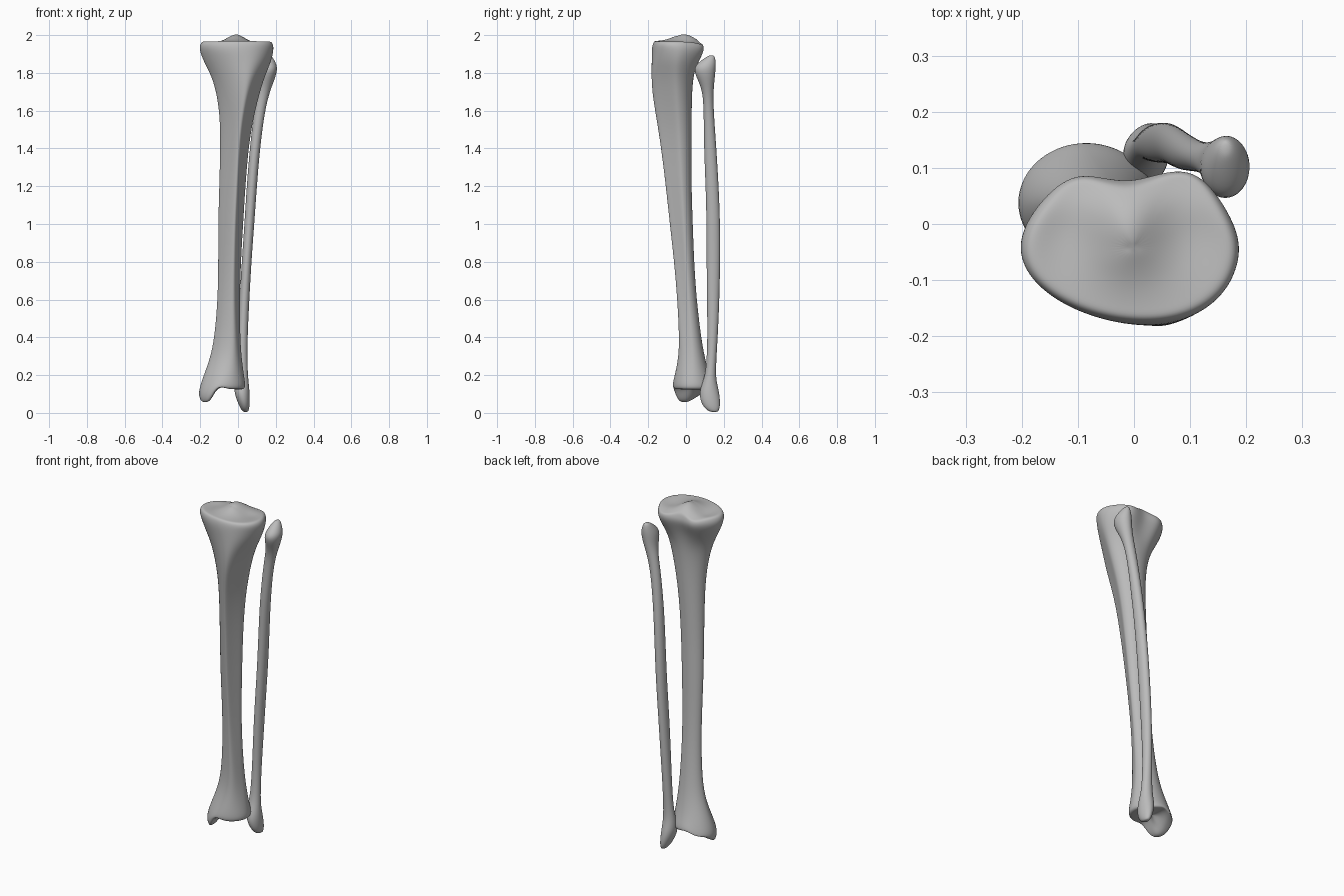
import bpy, bmesh
from math import sin, cos, pi, exp

cube = bpy.data.objects.get("Cube")
if cube:
    bpy.data.objects.remove(cube, do_unlink=True)

SEGMENTS = 28
bone_grey = bpy.data.materials.new("bone_grey")
bone_grey.use_nodes = True
colour = (0.5, 0.5, 0.5, 1)
bone_grey.diffuse_color = colour
bone_grey.node_tree.nodes["Principled BSDF"].inputs["Base Color"].default_value = colour


def smooth(a, b, v):
    t = min(1, max(0, (v - a) / (b - a)))
    return t * t * (3 - 2 * t)


def bump(v, centre, width):
    return exp(-((v - centre) / width) ** 2)


def loft(name, rings):
    """Skin a stack of rings, close both ends and smooth the result."""
    bm = bmesh.new()
    loops = [[bm.verts.new(p) for p in ring] for ring in rings]
    for low, high in zip(loops, loops[1:]):
        for i in range(SEGMENTS):
            j = (i + 1) % SEGMENTS
            bm.faces.new((low[i], low[j], high[j], high[i]))
    bm.faces.new(loops[0][::-1])
    bm.faces.new(loops[-1])
    bmesh.ops.recalc_face_normals(bm, faces=bm.faces)
    mesh = bpy.data.meshes.new(name)
    bm.to_mesh(mesh)
    bm.free()
    mesh.materials.append(bone_grey)
    for face in mesh.polygons:
        face.use_smooth = True
    obj = bpy.data.objects.new(name, mesh)
    bpy.context.collection.objects.link(obj)
    obj.modifiers.new("smooth_surface", "SUBSURF").levels = 2
    obj.modifiers["smooth_surface"].render_levels = 2
    return obj


def section(z, x0, x1, y0, y1, crest=None, sharp=0.0):
    """Rounded section; sharp pulls the front into a ridge at x = crest."""
    cx, rx = (x0 + x1) / 2, (x1 - x0) / 2
    cy = y0 + (y1 - y0) * (0.5 + 0.16 * sharp)
    crest = cx if crest is None else crest
    ring = []
    for i in range(SEGMENTS):
        a = 2 * pi * i / SEGMENTS
        s, front = sin(a), max(0, -sin(a))
        x = cx + rx * cos(a) * (1 - sharp * front) + (crest - cx) * front ** 2
        y = cy + s * ((y1 - cy) if s > 0 else (cy - y0))
        ring.append((x, y, z))
    return ring


def shape_head(ring):
    """Square off the back of the plateau and notch it between the condyles."""
    out = []
    for x, y, z in ring:
        head = smooth(1.72, 1.93, z)
        if y > -0.03:
            lobe = 0.03 * (bump(x, 0.11, 0.06) + 0.6 * bump(x, -0.11, 0.06))
            y += head * smooth(-0.03, 0.06, y) * (lobe - 0.016 * bump(x, -0.02, 0.05))
        out.append((x, y, z))
    return out


def shrink(ring, factor, height):
    """Inset a ring towards its middle, with height(x, y) giving its z."""
    cx = sum(p[0] for p in ring) / len(ring)
    cy = sum(p[1] for p in ring) / len(ring)
    pts = [(cx + (x - cx) * factor, cy + (y - cy) * factor) for x, y, _ in ring]
    return [(x, y, height(x, y)) for x, y in pts]


def plateau(x, y):
    spine = 0.037 * bump(x, -0.01, 0.055) * bump(y, -0.01, 0.08)
    dish = 0.01 * (bump(x, 0.1, 0.05) + bump(x, -0.12, 0.04)) * bump(y, -0.02, 0.07)
    return 1.968 + spine - dish - 0.018 * smooth(0.02, 0.1, y)


def ankle(x, y):
    inner = smooth(-0.105, -0.155, x) * bump(y, -0.01, 0.09)
    return 0.125 - 0.07 * inner + 0.012 * bump(x, -0.09, 0.03)


# Shin bone: z, x range, y range, ridge position, ridge sharpness
shin_sections = [
    (0.20, -0.182, 0.032, -0.06, 0.125, -0.06, 0.1),
    (0.29, -0.148, 0.02, -0.04, 0.10, -0.04, 0.2),
    (0.40, -0.125, 0.012, -0.036, 0.08, -0.03, 0.3),
    (0.60, -0.108, 0.01, -0.046, 0.056, -0.03, 0.45),
    (0.80, -0.105, 0.016, -0.063, 0.043, -0.025, 0.55),
    (1.00, -0.106, 0.028, -0.086, 0.036, -0.02, 0.6),
    (1.20, -0.10, 0.04, -0.107, 0.029, -0.01, 0.6),
    (1.40, -0.095, 0.056, -0.132, 0.029, 0.0, 0.6),
    (1.55, -0.096, 0.08, -0.155, 0.03, 0.015, 0.6),
    (1.68, -0.112, 0.112, -0.178, 0.032, 0.035, 0.55),
    (1.78, -0.14, 0.142, -0.184, 0.04, 0.045, 0.4),
    (1.86, -0.184, 0.178, -0.182, 0.065, 0.04, 0.2),
    (1.92, -0.206, 0.19, -0.182, 0.092, 0.02, 0.05),
]
shaft = [shape_head(section(*row)) for row in shin_sections]

# Lower end with the inner ankle knob
foot = section(0.14, -0.213, 0.042, -0.075, 0.15)
foot_rim = [(x, y, z - 0.03 * smooth(-0.1, -0.17, x)) for x, y, z in foot]
under = [shrink(foot, f, ankle) for f in (0.1, 0.35, 0.6, 0.8, 0.91)]

# Upper end with dished joint surface
top_rim = shape_head(section(1.95, -0.203, 0.188, -0.178, 0.085, 0.02, 0.0))
top = [shrink(top_rim, f, plateau) for f in (0.94, 0.82, 0.65, 0.45, 0.25, 0.08)]
loft("shin_bone", under + [foot_rim] + shaft + [top_rim] + top)

# Slender outer bone: z, x range, y range
outer_sections = [
    (0.004, 0.03, 0.05, 0.135, 0.165),
    (0.015, 0.018, 0.058, 0.108, 0.176),
    (0.05, 0.0, 0.063, 0.08, 0.182),
    (0.11, -0.022, 0.062, 0.068, 0.176),
    (0.17, -0.018, 0.055, 0.092, 0.16),
    (0.24, -0.006, 0.05, 0.108, 0.158),
    (0.40, 0.0, 0.05, 0.114, 0.168),
    (0.60, 0.008, 0.06, 0.111, 0.177),
    (0.80, 0.02, 0.071, 0.109, 0.181),
    (1.00, 0.034, 0.086, 0.109, 0.181),
    (1.20, 0.046, 0.10, 0.104, 0.173),
    (1.40, 0.062, 0.116, 0.095, 0.161),
    (1.60, 0.085, 0.142, 0.094, 0.146),
    (1.70, 0.105, 0.168, 0.088, 0.145),
    (1.76, 0.117, 0.192, 0.064, 0.151),
    (1.82, 0.117, 0.211, 0.037, 0.157),
    (1.855, 0.13, 0.20, 0.065, 0.158),
    (1.885, 0.145, 0.182, 0.108, 0.153),
    (1.893, 0.158, 0.17, 0.125, 0.145),
]
loft("outer_bone", [section(*row) for row in outer_sections])
